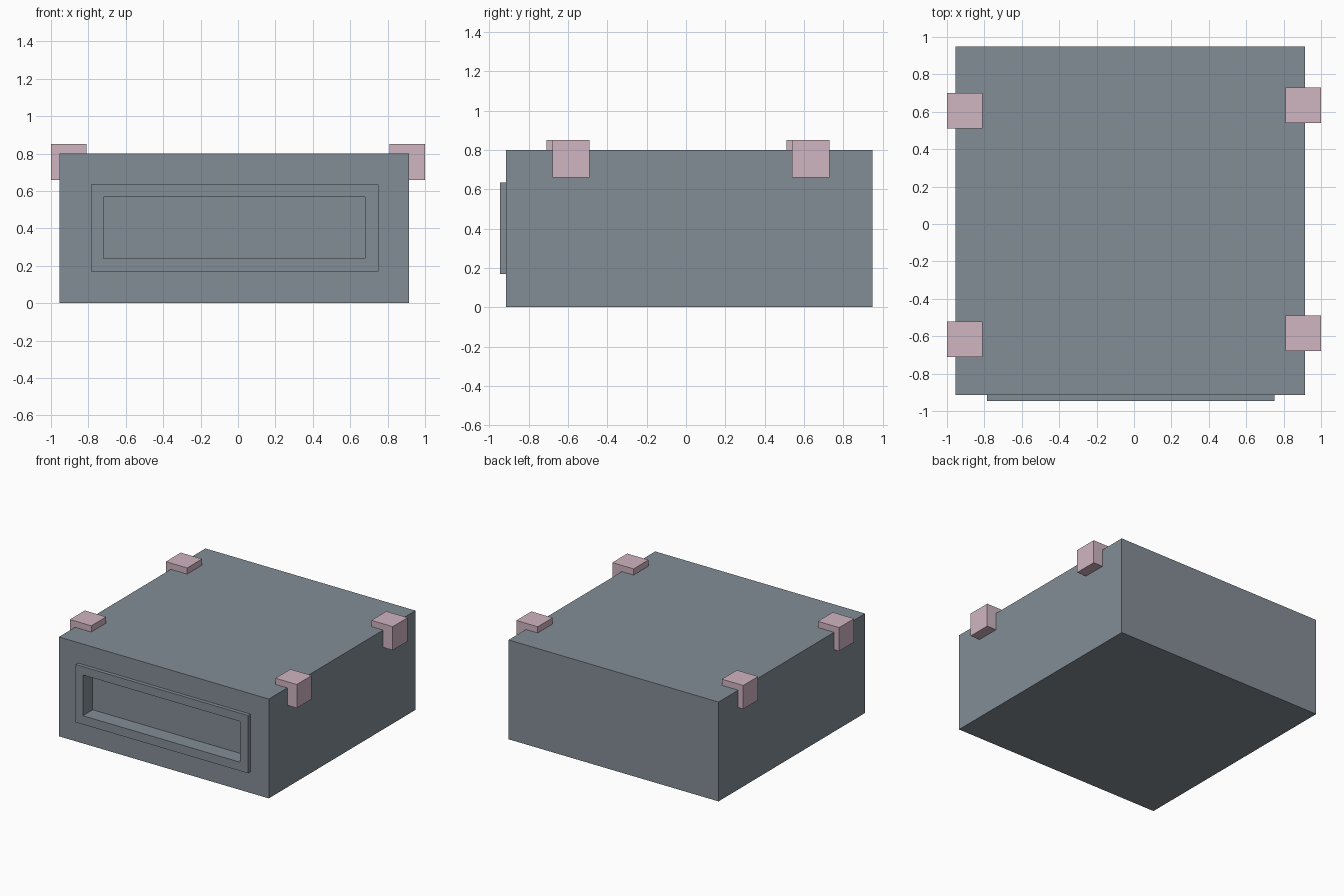
import bpy, bmesh
from mathutils import Vector

if "Cube" in bpy.data.objects:
    bpy.data.objects.remove(bpy.data.objects["Cube"])


def material(name, color):
    mat = bpy.data.materials.new(name)
    mat.diffuse_color = (*color, 1.0)
    mat.use_nodes = True
    mat.node_tree.nodes["Principled BSDF"].inputs["Base Color"].default_value = mat.diffuse_color
    return mat


def box_mesh(lo, hi):
    bm = bmesh.new()
    bmesh.ops.create_cube(bm, size=1.0)
    lo, hi = Vector(lo), Vector(hi)
    for v in bm.verts:
        for i in range(3):
            v.co[i] = hi[i] if v.co[i] > 0 else lo[i]
    bm.normal_update()
    return bm


def finish(bm, name, mat):
    bm.normal_update()
    mesh = bpy.data.meshes.new(name)
    bm.to_mesh(mesh)
    bm.free()
    mesh.materials.append(mat)
    obj = bpy.data.objects.new(name, mesh)
    bpy.context.collection.objects.link(obj)
    return obj


def step_face(bm, face, x0, x1, z0, z1, y):
    """Inset a front face and move it to the given rectangle at depth y."""
    bmesh.ops.inset_region(bm, faces=[face], thickness=0.01)
    c = face.calc_center_median()
    for v in face.verts:
        v.co = (x1 if v.co.x > c.x else x0, y, z1 if v.co.z > c.z else z0)
    bm.normal_update()


slate = material("slate", (0.23, 0.27, 0.305))
pink = material("pink", (0.63, 0.46, 0.53))

# Box body with a raised front frame around a shallow recess
frame = (-0.785, 0.75, 0.17, 0.635)
opening = (-0.72, 0.68, 0.24, 0.568)
bm = box_mesh((-0.955, -0.915, 0.0), (0.915, 0.95, 0.8))
front = min(bm.faces, key=lambda f: f.calc_center_median().y)
step_face(bm, front, *frame, -0.915)
step_face(bm, front, *frame, -0.945)
step_face(bm, front, *opening, -0.945)
step_face(bm, front, *opening, -0.82)
finish(bm, "box_body", slate)

# Corner blocks straddling the two long top edges
size = 0.19
for side, x, ys in (("left", -1.0, (-0.71, 0.51)), ("right", 0.81, (-0.68, 0.54))):
    for end, y in zip(("front", "back"), ys):
        bm = box_mesh((x, y, 0.66), (x + size, y + size, 0.66 + size))
        finish(bm, f"edge_block_{end}_{side}", pink)
